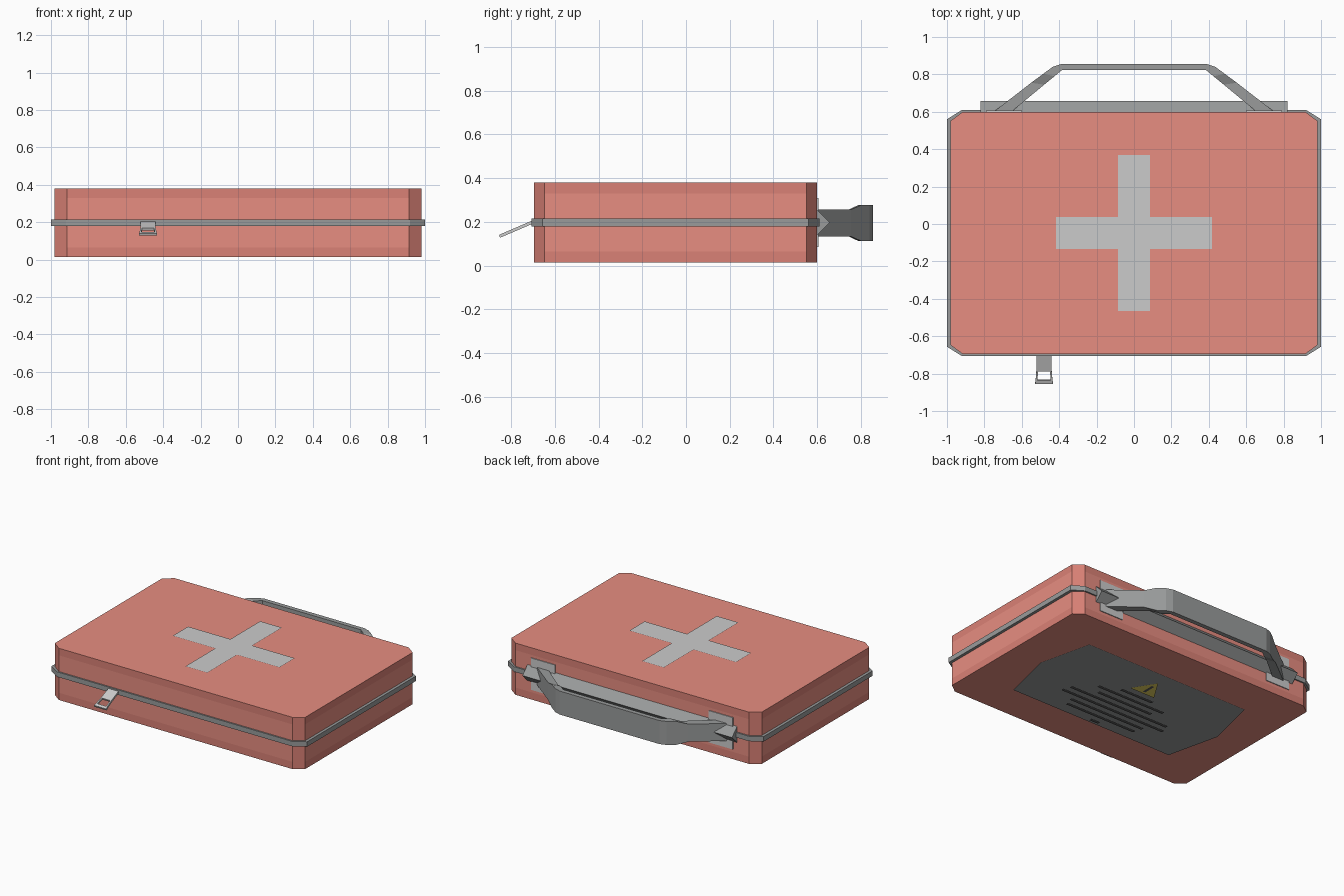
import bpy, bmesh

if "Cube" in bpy.data.objects:
    bpy.data.objects.remove(bpy.data.objects["Cube"])


def material(name, color):
    m = bpy.data.materials.new(name)
    m.diffuse_color = (*color, 1)
    m.use_nodes = True
    m.node_tree.nodes["Principled BSDF"].inputs["Base Color"].default_value = m.diffuse_color
    return m


RED = material("red", (0.80, 0.27, 0.22))
RED_EDGE = material("red_edge", (0.70, 0.22, 0.18))
GREY = material("grey", (0.32, 0.33, 0.33))
DARK = material("dark", (0.10, 0.10, 0.10))
YELLOW = material("yellow", (0.80, 0.65, 0.12))


def make(name, verts, faces, mats=(), indices=None, fix=True):
    me = bpy.data.meshes.new(name)
    me.from_pydata(verts, [], faces)
    for m in mats:
        me.materials.append(m)
    if indices:
        me.polygons.foreach_set("material_index", indices)
    if fix:
        bm = bmesh.new()
        bm.from_mesh(me)
        bmesh.ops.recalc_face_normals(bm, faces=bm.faces)
        bm.to_mesh(me)
        bm.free()
    ob = bpy.data.objects.new(name, me)
    bpy.context.collection.objects.link(ob)
    return ob


def loft(name, loops, mats=(), band_mats=None, cap_mats=(0, 0)):
    """Skin between loops of equal length and cap both ends."""
    n = len(loops[0])
    verts = [v for loop in loops for v in loop]
    faces, idx = [], []
    for k in range(len(loops) - 1):
        for i in range(n):
            j = (i + 1) % n
            faces.append((k*n + i, k*n + j, (k+1)*n + j, (k+1)*n + i))
            idx.append(band_mats(k, i) if band_mats else 0)
    faces += [tuple(range(n)), tuple(range((len(loops)-1)*n, len(loops)*n))]
    return make(name, verts, faces, mats, idx + list(cap_mats))


def octagon(hx, hy, cx, cy, z, yc=-0.048):
    """Rectangle with clipped corners."""
    pts = [(hx, -hy+cy), (hx, hy-cy), (hx-cx, hy), (cx-hx, hy),
           (-hx, hy-cy), (-hx, cy-hy), (cx-hx, -hy), (hx-cx, -hy)]
    return [(x, y + yc, z) for x, y in pts]


def flat(name, outline, z, mat=None, up=True):
    """Single flat decal facing up or down."""
    ob = make(name, [(x, y, z) for x, y in outline], [tuple(range(len(outline)))],
              [mat] if mat else [], fix=False)
    if (ob.data.polygons[0].normal.z > 0) != up:
        ob.data.flip_normals()
    return ob


def box(name, x0, x1, y0, y1, z0, z1, mat=None):
    ring = lambda z: [(x0, y0, z), (x1, y0, z), (x1, y1, z), (x0, y1, z)]
    return loft(name, [ring(z0), ring(z1)], [mat] if mat else [])


# Case body: clipped-corner block, darker bands near its edges
outer = lambda z: octagon(0.98, 0.648, 0.065, 0.048, z)
inner = lambda z: octagon(0.91, 0.595, 0.03, 0.03, z)
loft("case_body", [inner(0.014), outer(0.014), outer(0.065), outer(0.33),
                   outer(0.38), inner(0.38)],
     [RED, RED_EDGE], lambda k, i: 0 if k == 2 and i % 2 == 0 else (0 if k in (0, 4) else 1))

# Zip band round the middle
loft("zip_band", [octagon(1.0, 0.658, 0.08, 0.05, z) for z in (0.18, 0.215)], [GREY])

# Zip pull: sloping plate with a square hole near its end
rows = [(-0.69, 0.039), (-0.785, 0.041), (-0.834, 0.045), (-0.853, 0.048)]
verts = [(-0.481 + s*h, y, 0.20 + (y + 0.70)*0.43)
         for y, h in rows for s in (-1, -0.78, 0.78, 1)]
faces = [(r*4 + c, r*4 + c+1, r*4 + c+5, r*4 + c+4)
         for r in range(3) for c in range(3) if (r, c) != (1, 1)]
pull = make("zip_pull", verts, faces)
mod = pull.modifiers.new("thickness", 'SOLIDIFY')
mod.thickness = 0.014
mod.offset = 0

# Handle mount: ridge along the back, with a plate at each end
loft("handle_ridge", [[(x, 0.598, 0.138), (x, 0.657, 0.197), (x, 0.598, 0.256)]
                      for x in (-0.82, 0.82)], [GREY])
for side, name in ((1, "right"), (-1, "left")):
    xs = sorted((0.60*side, 0.79*side))
    box("mount_plate_" + name, *xs, 0.595, 0.606, 0.085, 0.31)

# Handle: flat strap, wider at the grip; (outer x, y, inner x, y, half width)
half = [(0.75, 0.60, 0.655, 0.60, 0.062), (0.55, 0.755, 0.48, 0.745, 0.062),
        (0.485, 0.803, 0.425, 0.79, 0.083), (0.435, 0.84, 0.395, 0.815, 0.083),
        (0.39, 0.855, 0.385, 0.823, 0.083)]
path = half + [(-a, b, -c, d, w) for a, b, c, d, w in reversed(half)]
loft("handle", [[(a, b, 0.195 - w), (a, b, 0.195 + w), (c, d, 0.195 + w), (c, d, 0.195 - w)]
                for a, b, c, d, w in path], [GREY])

# Cross on the lid
w, l = 0.085, 0.417
cross = [(w, l), (w, w), (l, w), (l, -w), (w, -w), (w, -l),
         (-w, -l), (-w, -w), (-l, -w), (-l, w), (-w, w), (-w, l)]
flat("lid_cross", [(x, y - 0.048) for x, y in cross], 0.386)

# Underside label with warning triangle and blank print bars
flat("base_label", [(0.65, 0.33), (0.74, -0.05), (0.65, -0.43),
                    (-0.65, -0.43), (-0.74, -0.05), (-0.65, 0.33)], 0.007, GREY, up=False)
flat("warning_triangle", [(0, 0.24), (0.1, 0.08), (-0.1, 0.08)], 0.0, YELLOW, up=False)
flat("warning_mark", [(0.01, 0.19), (0.01, 0.10), (-0.01, 0.10), (-0.01, 0.19)],
     -0.0, DARK, up=False).location.z = -0.001
for i, h in enumerate((0.13, 0.27, 0.22, 0.40, 0.42, 0.30, 0.28, 0.035)):
    y = 0.04 - i*0.06
    flat(f"print_bar_{i+1}", [(-h, y), (h, y), (h, y - 0.024), (-h, y - 0.024)],
         0.0, DARK, up=False)
